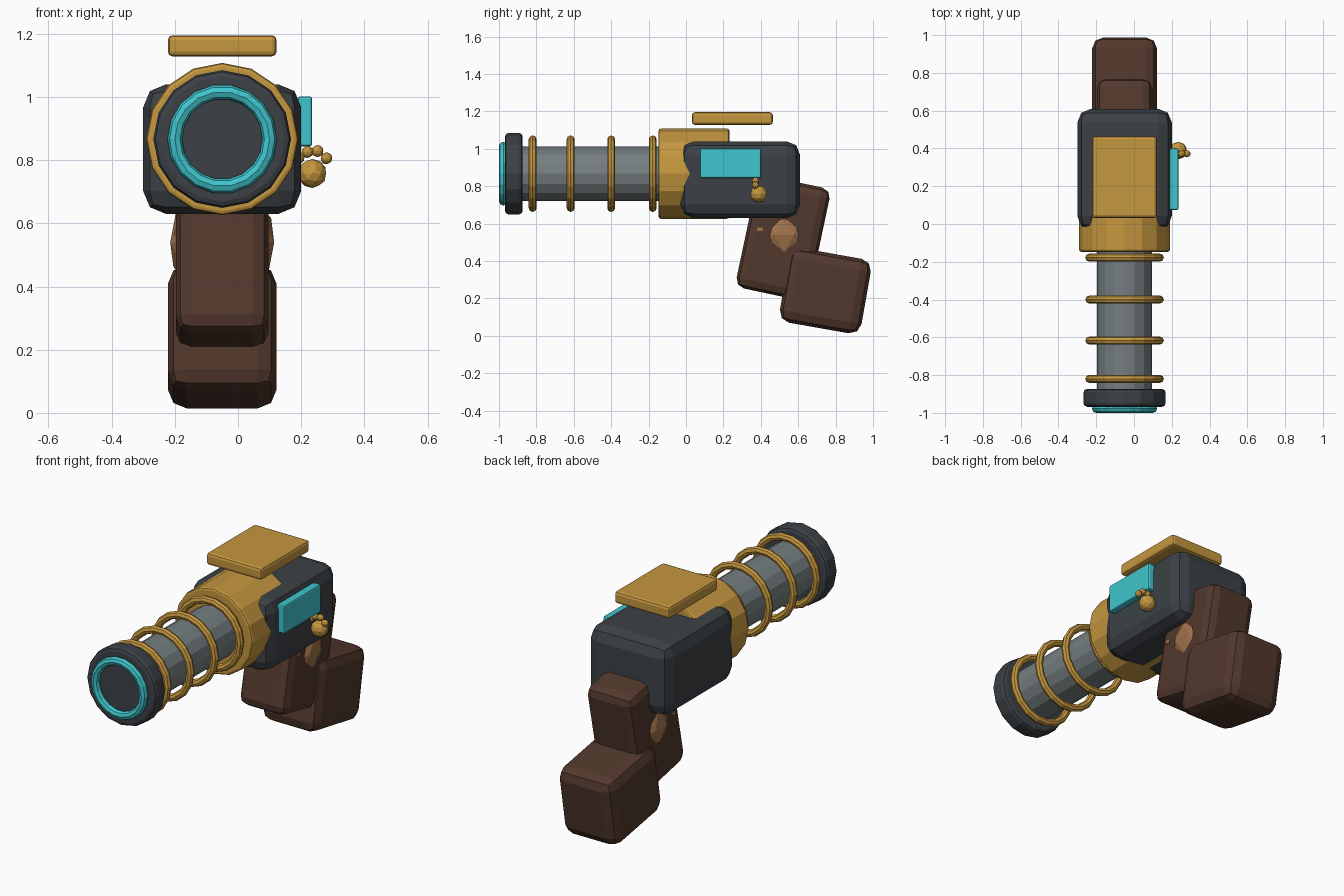
import bpy
from math import radians, pi

if "Cube" in bpy.data.objects:
    bpy.data.objects.remove(bpy.data.objects["Cube"])

CX, CZ = -0.05, 0.867   # barrel axis


def material(name, r, g, b):
    m = bpy.data.materials.new(name)
    m.diffuse_color = (r, g, b, 1)
    m.use_nodes = True
    m.node_tree.nodes["Principled BSDF"].inputs["Base Color"].default_value = m.diffuse_color
    return m


GOLD = material("gold", 0.56, 0.31, 0.05)
TEAL = material("teal", 0.05, 0.56, 0.61)
DARK = material("dark_metal", 0.045, 0.053, 0.061)
STEEL = material("steel", 0.18, 0.21, 0.22)
BROWN = material("dark_leather", 0.085, 0.04, 0.026)
BRONZE = material("bronze", 0.36, 0.17, 0.07)


def finish(name, mat, bevel=0, segments=2):
    o = bpy.context.object
    o.name = name
    o.data.materials.append(mat)
    if bevel:
        b = o.modifiers.new("bevel", "BEVEL")
        b.width, b.segments = bevel, segments
        b.limit_method = "ANGLE"
        b.angle_limit = radians(40)
    return o


def box(name, mat, center, size, bevel, tilt=0):
    bpy.ops.mesh.primitive_cube_add(size=1, location=center)
    o = bpy.context.object
    o.scale = size
    bpy.ops.object.transform_apply(location=False, rotation=False, scale=True)
    o.rotation_euler.x = radians(tilt)
    return finish(name, mat, bevel)


def tube(name, mat, y0, y1, radius, bevel):
    bpy.ops.mesh.primitive_cylinder_add(vertices=16, radius=radius, depth=y1 - y0,
                                        location=(CX, (y0 + y1) / 2, CZ),
                                        rotation=(pi / 2, 0, 0))
    return finish(name, mat, bevel)


def ring(name, mat, y, major, minor):
    bpy.ops.mesh.primitive_torus_add(major_segments=18, minor_segments=8,
                                     major_radius=major, minor_radius=minor,
                                     location=(CX, y, CZ), rotation=(pi / 2, 0, 0))
    return finish(name, mat)


def ball(name, mat, center, radius):
    bpy.ops.mesh.primitive_ico_sphere_add(subdivisions=2, radius=radius, location=center)
    return finish(name, mat)


# Receiver and collar
box("receiver", DARK, (CX, 0.29, 0.835), (0.5, 0.64, 0.41), 0.072)
tube("collar", GOLD, -0.147, 0.232, 0.241, 0.012)

# Barrel with coil rings and muzzle
tube("barrel", STEEL, -0.89, -0.1, 0.146, 0.01)
for i, y in enumerate((-0.82, -0.617, -0.40, -0.178)):
    ring(f"coil_ring_{i + 1}", GOLD, y, 0.187, 0.021)
tube("muzzle", DARK, -0.968, -0.873, 0.218, 0.02)
ring("muzzle_glow_ring", TEAL, -0.977, 0.15, 0.023)

# Floating sight plate and side panel
box("top_plate", GOLD, (CX, 0.248, 1.162), (0.344, 0.432, 0.067), 0.015)
box("side_panel", TEAL, (0.212, 0.237, 0.923), (0.046, 0.326, 0.158), 0.008)

# Grip and heavy butt
box("grip", BROWN, (CX, 0.519, 0.523), (0.294, 0.398, 0.615), 0.05, -12)
box("butt", BROWN, (CX, 0.745, 0.241), (0.344, 0.443, 0.404), 0.06, -10)
ball("grip_boss", BRONZE, (CX, 0.525, 0.54), 0.173)
box("grip_pin", BRONZE, (CX, 0.395, 0.57), (0.302, 0.032, 0.02), 0)

# Paw shaped charm on the right side
ball("charm_pad", GOLD, (0.235, 0.389, 0.758), 0.046)
for i, (x, z) in enumerate(((0.192, 0.807), (0.22, 0.826), (0.252, 0.829), (0.28, 0.806))):
    ball(f"charm_toe_{i + 1}", GOLD, (x, 0.372, z), 0.019)
